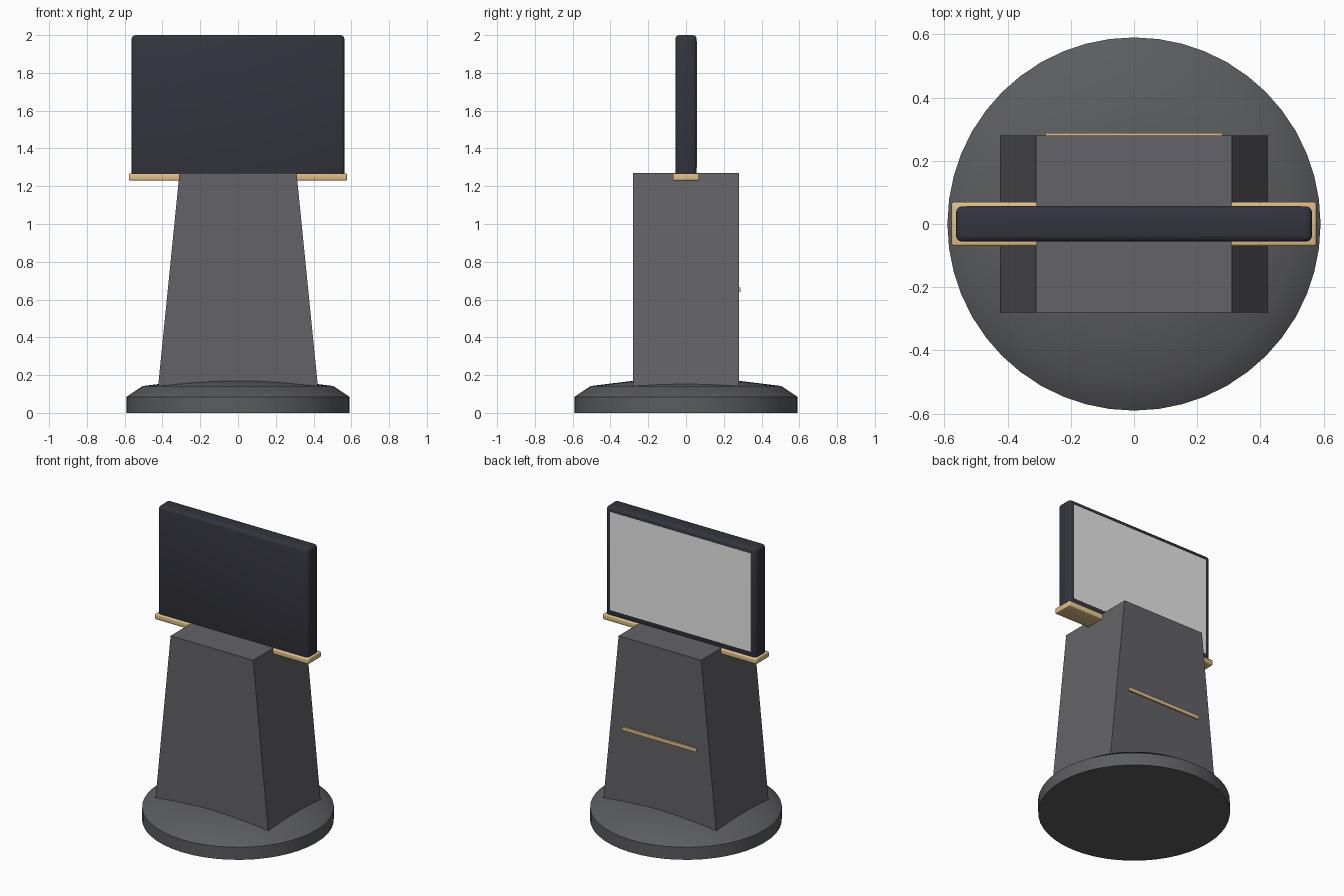
import bpy
import bmesh
import math

cube = bpy.data.objects.get("Cube")
if cube:
    bpy.data.objects.remove(cube, do_unlink=True)


def material(name, color, roughness=0.5):
    mat = bpy.data.materials.new(name)
    mat.use_nodes = True
    mat.diffuse_color = (*color, 1)
    mat.roughness = roughness
    bsdf = next(n for n in mat.node_tree.nodes if n.type == 'BSDF_PRINCIPLED')
    bsdf.inputs["Base Color"].default_value = (*color, 1)
    bsdf.inputs["Roughness"].default_value = roughness
    return mat


stone = material("grey stone", (0.125, 0.125, 0.138))
metal = material("dark base grey", (0.105, 0.107, 0.113))
navy = material("near black navy", (0.034, 0.035, 0.047))
gold = material("soft gold", (0.74, 0.52, 0.25))
white = material("display white", (0.8, 0.8, 0.8))


def finish(name, bm, mat):
    bmesh.ops.recalc_face_normals(bm, faces=bm.faces)
    mesh = bpy.data.meshes.new(name)
    bm.to_mesh(mesh)
    bm.free()
    mesh.materials.append(mat)
    obj = bpy.data.objects.new(name, mesh)
    bpy.context.collection.objects.link(obj)
    return obj


def box(name, low, high, mat, bevel=0, top_scale=1):
    """Box between two corners, optionally tapered in x and rounded."""
    bm = bmesh.new()
    bmesh.ops.create_cube(bm, size=1)
    for v in bm.verts:
        upper = v.co.z > 0
        for i in range(3):
            v.co[i] = high[i] if v.co[i] > 0 else low[i]
        if upper:
            v.co.x *= top_scale
    obj = finish(name, bm, mat)
    if bevel:
        mod = obj.modifiers.new("rounded edges", 'BEVEL')
        mod.width = bevel
        mod.segments = 3
        obj.data.shade_smooth()
    return obj


def lathe(name, profile, mat, steps=48):
    bm = bmesh.new()
    verts = [bm.verts.new((r, 0, z)) for r, z in profile]
    edges = [bm.edges.new(pair) for pair in zip(verts, verts[1:])]
    bmesh.ops.spin(bm, geom=verts + edges, axis=(0, 0, 1), cent=(0, 0, 0),
                   angle=math.tau, steps=steps)
    bmesh.ops.remove_doubles(bm, verts=bm.verts, dist=0.0001)
    obj = finish(name, bm, mat)
    bpy.ops.object.select_all(action='DESELECT')
    obj.select_set(True)
    bpy.context.view_layer.objects.active = obj
    bpy.ops.object.shade_smooth_by_angle(angle=math.radians(35))
    return obj


# Round foot with a sloped rim and shallow cone top
lathe("round_base", [(0, 0), (0.59, 0), (0.59, 0.085), (0.505, 0.142),
                     (0.28, 0.17), (0, 0.19)], metal)

# Tapered column
box("pedestal", (-0.425, -0.28, 0.12), (0.425, 0.28, 1.27), stone,
    top_scale=0.31 / 0.425)

# Gold strip on the back of the column
box("accent_strip", (-0.28, 0.278, 0.64), (0.28, 0.288, 0.665), gold)

# Ledge holding the screen
box("screen_tray", (-0.577, -0.07, 1.23), (0.577, 0.07, 1.268), gold, bevel=0.008)

# Screen housing and its display on the back
box("screen_housing", (-0.563, -0.056, 1.25), (0.563, 0.056, 2.0), navy, bevel=0.02)
box("display_panel", (-0.53, 0.053, 1.30), (0.53, 0.0575, 1.968), white)
